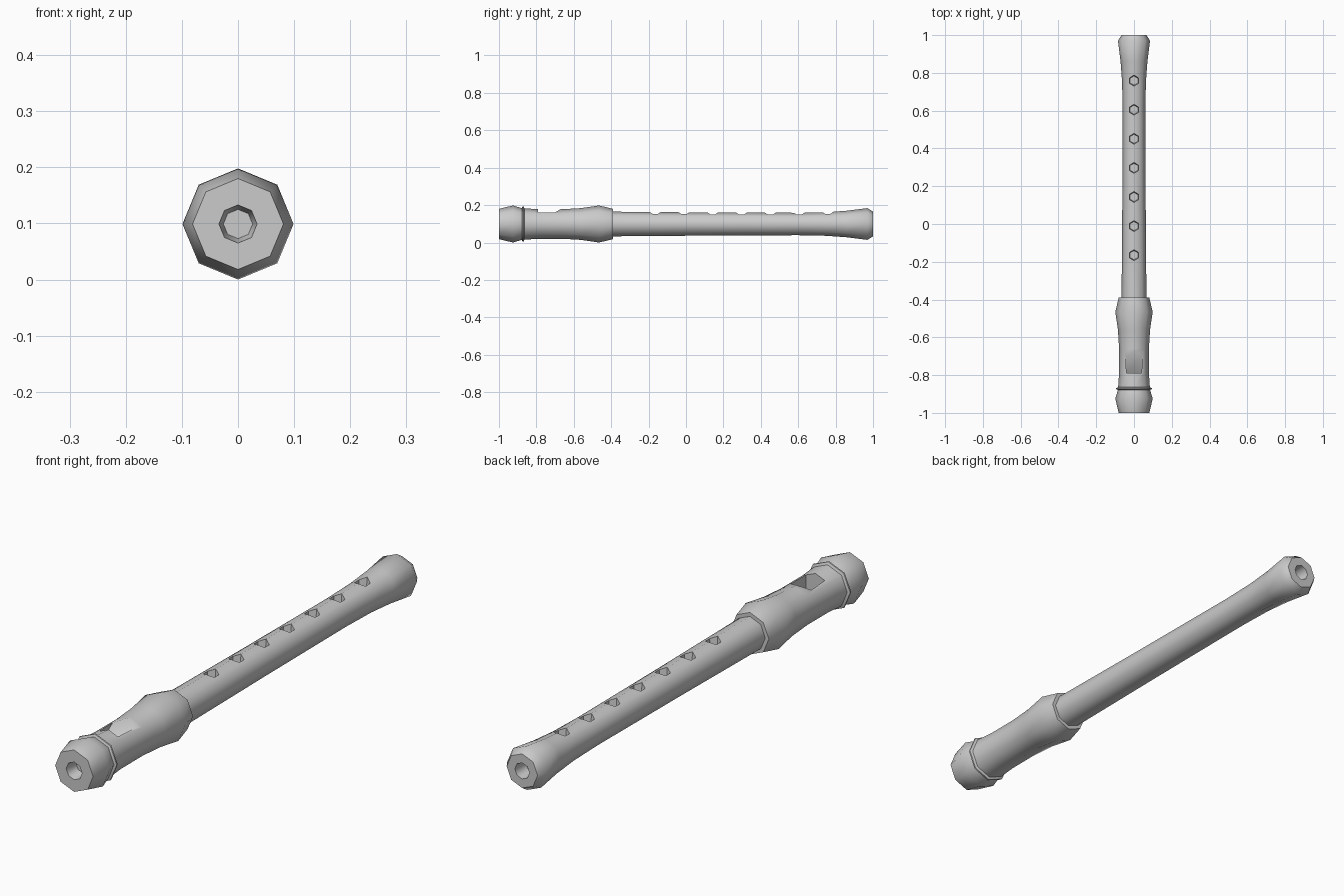
import bpy, bmesh, math

if "Cube" in bpy.data.objects:
    bpy.data.objects.remove(bpy.data.objects["Cube"])

ZC = 0.099      # height of the long axis
SIDES = 8


def finish(obj, angle=50):
    bpy.ops.object.select_all(action='DESELECT')
    obj.select_set(True)
    bpy.context.view_layer.objects.active = obj
    bpy.ops.object.shade_smooth_by_angle(angle=math.radians(angle))


def from_bmesh(name, bm):
    bmesh.ops.recalc_face_normals(bm, faces=bm.faces)
    mesh = bpy.data.meshes.new(name)
    bm.to_mesh(mesh)
    bm.free()
    obj = bpy.data.objects.new(name, mesh)
    bpy.context.collection.objects.link(obj)
    return obj


def turned(name, profile):
    """Eight-sided turned part along y from (y, radius) pairs, closed at both ends."""
    bm = bmesh.new()
    rings = []
    for y, r in profile:
        rings.append([bm.verts.new((r * math.cos(a), y, ZC + r * math.sin(a)))
                      for a in (2 * math.pi * i / SIDES for i in range(SIDES))])
    for a, b in zip(rings, rings[1:]):
        for i in range(SIDES):
            j = (i + 1) % SIDES
            bm.faces.new((a[i], a[j], b[j], b[i]))
    bm.faces.new(rings[0])
    bm.faces.new(rings[-1])
    return from_bmesh(name, bm)


def cut(obj, cutter):
    cutter.hide_render = True
    mod = obj.modifiers.new("cut", 'BOOLEAN')
    mod.object = cutter
    mod.operation = 'DIFFERENCE'
    mod.solver = 'EXACT'
    bpy.context.view_layer.objects.active = obj
    bpy.ops.object.modifier_apply(modifier=mod.name)
    bpy.data.objects.remove(cutter, do_unlink=True)


# Head joint: end cap with blow hole, thin collar, waisted body
head = turned("head_joint", [
    (-0.95, 0.026), (-1.0, 0.034), (-1.0, 0.081), (-0.925, 0.099), (-0.878, 0.085),
    (-0.874, 0.094), (-0.868, 0.094), (-0.864, 0.084), (-0.79, 0.079), (-0.66, 0.079),
    (-0.56, 0.085), (-0.465, 0.099), (-0.39, 0.081), (-0.39, 0.05)])

# Window with a ramped floor
bm = bmesh.new()
sides = []
for s in (-1, 1):
    sides.append([bm.verts.new((s * x, y, z)) for x, y, z in
                  ((0.04, -0.79, 0.105), (0.04, -0.79, 0.25),
                   (0.05, -0.57, 0.25), (0.05, -0.57, 0.241))])
bm.faces.new(sides[0])
bm.faces.new(sides[1])
for i in range(4):
    j = (i + 1) % 4
    bm.faces.new((sides[0][i], sides[0][j], sides[1][j], sides[1][i]))
cut(head, from_bmesh("window_cutter", bm))
finish(head)

# Long tube with flared foot and bore opening
tube = turned("tube", [
    (-0.41, 0.05), (-0.41, 0.066), (0.1, 0.062), (0.6, 0.06), (0.75, 0.063), (0.86, 0.071),
    (0.97, 0.085), (1.0, 0.066), (1.0, 0.031), (0.94, 0.026)])

# Seven six-sided finger holes
bm = bmesh.new()
for k in range(7):
    y = -0.165 + k * 0.154
    low, top = [[bm.verts.new((r * math.sin(a), y + r * math.cos(a), z))
                 for a in (math.pi * i / 3 for i in range(6))]
                for r, z in ((0.024, 0.115), (0.033, 0.2))]
    bm.faces.new(low)
    bm.faces.new(top)
    for i in range(6):
        j = (i + 1) % 6
        bm.faces.new((low[i], low[j], top[j], top[i]))
cut(tube, from_bmesh("finger_hole_cutter", bm))
finish(tube)
